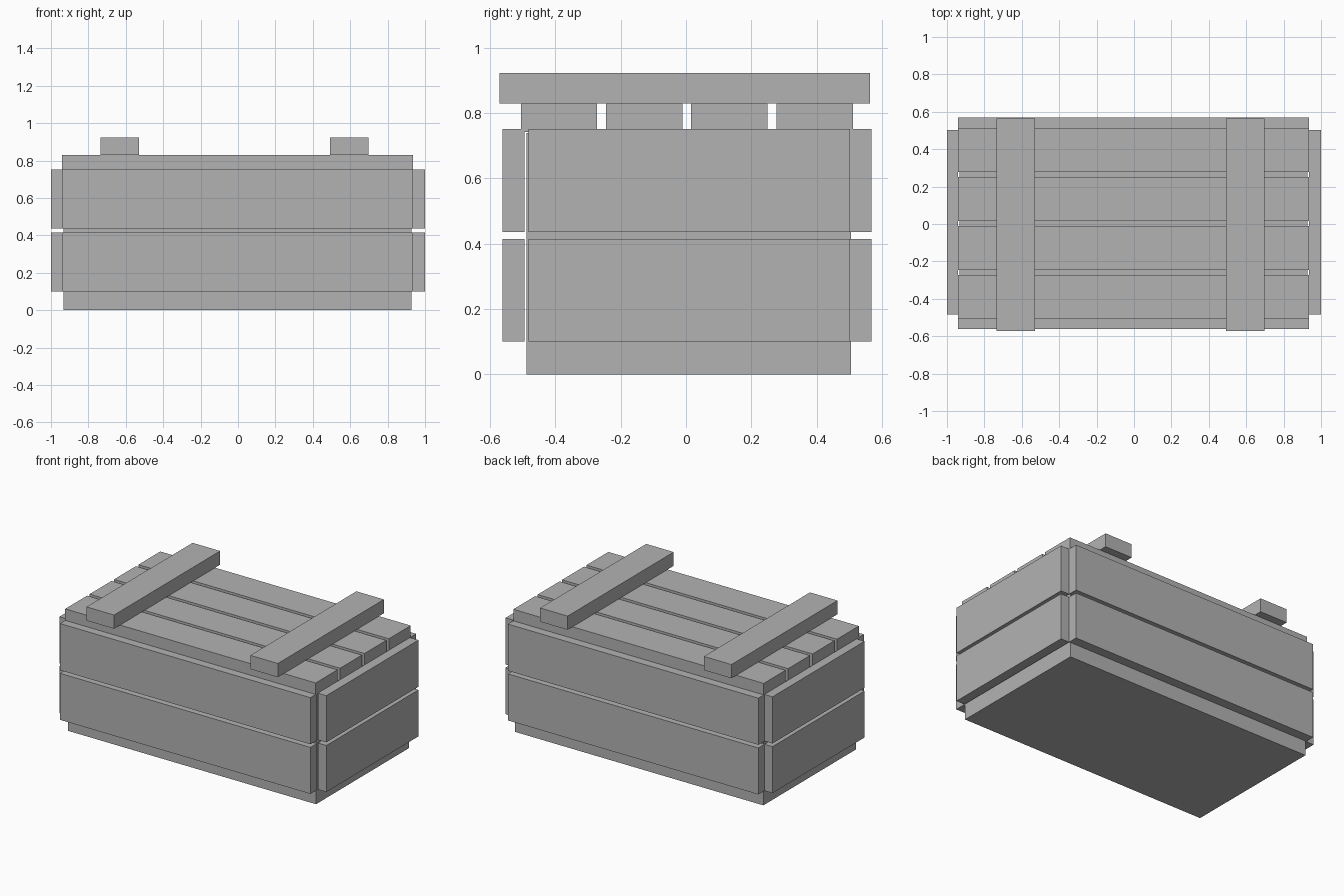
import bpy

cube = bpy.data.objects.get("Cube")
if cube:
    bpy.data.objects.remove(cube, do_unlink=True)

# Single plain grey for the whole crate
GREY = (0.45, 0.45, 0.45, 1.0)
grey = bpy.data.materials.new("plain_grey")
grey.use_nodes = True
grey.diffuse_color = GREY
shader = next(n for n in grey.node_tree.nodes if n.type == "BSDF_PRINCIPLED")
shader.inputs["Base Color"].default_value = GREY


def board(name, xs, ys, zs):
    """Add a rectangular board spanning the given x, y and z ranges."""
    spans = (xs, ys, zs)
    bpy.ops.mesh.primitive_cube_add(size=1, location=[(a + b) / 2 for a, b in spans])
    obj = bpy.context.object
    obj.name = name
    obj.scale = [b - a for a, b in spans]
    bpy.ops.object.transform_apply(location=False, rotation=False, scale=True)
    obj.data.materials.append(grey)
    return obj


LONG = (-0.94, 0.936)     # length of front, back and lid planks
SIDE = (-0.483, 0.503)    # length of the end planks
LID_TOP = 0.83

# Inner box
board("inner_box", (-0.933, 0.927), (-0.489, 0.505), (0, 0.74))

# Two rows of planks around the walls
for row, height in (("lower", (0.1, 0.415)), ("upper", (0.436, 0.752))):
    board(f"{row}_front_plank", LONG, (-0.562, -0.495), height)
    board(f"{row}_back_plank", LONG, (0.503, 0.569), height)
    board(f"{row}_right_plank", (-1, -0.94), SIDE, height)
    board(f"{row}_left_plank", (0.936, 1), SIDE, height)

# Four lid planks, evenly spaced front to back
for i in range(4):
    y = -0.506 + 0.261 * i
    board(f"lid_plank_{i + 1}", LONG, (y, y + 0.234), (0.742, LID_TOP))

# Two battens across the lid
for side, xs in (("right", (-0.735, -0.529)), ("left", (0.492, 0.698))):
    board(f"{side}_lid_batten", xs, (-0.571, 0.564), (LID_TOP, 0.923))
